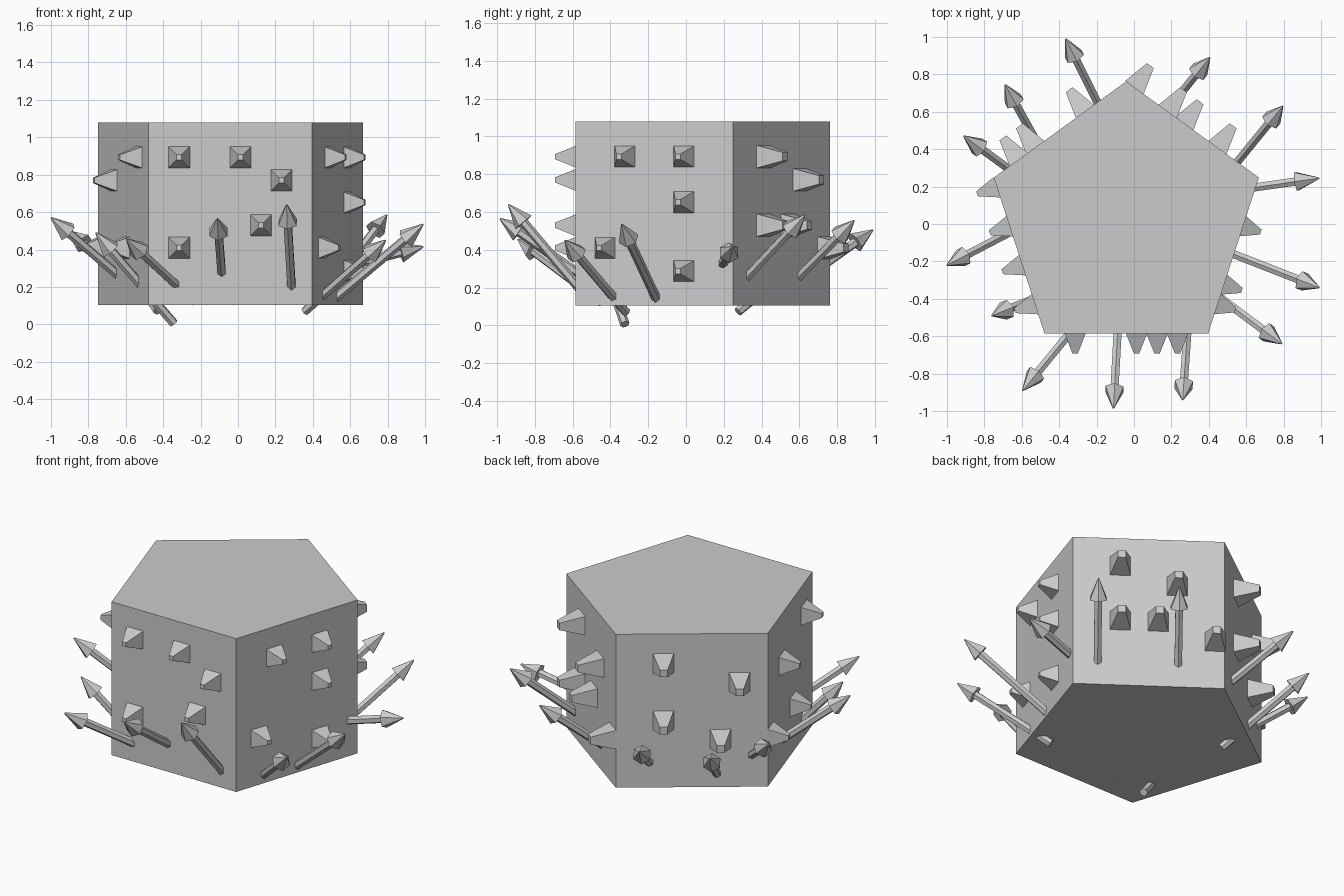
import bpy, math
from mathutils import Vector, Matrix

if "Cube" in bpy.data.objects:
    bpy.data.objects.remove(bpy.data.objects["Cube"])

CX, CY, R = -0.041, 0.018, 0.745
Z0, Z1 = 0.104, 1.078
APO = R * math.cos(math.radians(36))
STEP = 0.1095


def cone(name, sides, r1, r2, start, end, spin=0.0):
    """Flat-sided cone or prism running from start to end."""
    start, end = Vector(start), Vector(end)
    d = end - start
    bpy.ops.mesh.primitive_cone_add(vertices=sides, radius1=r1, radius2=r2, depth=d.length)
    ob = bpy.context.object
    ob.name = name
    zaxis = d.normalized()
    side = Vector((0, 0, 1)).cross(zaxis)
    xaxis = side.normalized() if side.length > 1e-4 else Vector((1, 0, 0))
    yaxis = zaxis.cross(xaxis)
    rot = Matrix((xaxis, yaxis, zaxis)).transposed().to_4x4()
    ob.matrix_world = Matrix.Translation((start + end) / 2) @ rot @ Matrix.Rotation(spin, 4, 'Z')
    return ob


# Pentagonal body, one corner pointing to the back
bpy.ops.mesh.primitive_cylinder_add(vertices=5, radius=R, depth=Z1 - Z0,
                                    location=(CX, CY, (Z0 + Z1) / 2))
body = bpy.context.object
body.name = "body"
co = [v.co for v in body.data.vertices]
turn = math.pi / 2 - math.atan2(co[0].y, co[0].x)
body.data.transform(Matrix.Rotation(turn, 4, 'Z'))

# Square studs: face angle -> (length, base width, tip width, [(column, height)])
ROWS = [0.287, 0.41, 0.53, 0.652, 0.77, 0.893]
studs = {
    -90: (0.108, 0.114, 0.028, [(-2.5, 5), (0.5, 5), (2.5, 4), (1.5, 2), (-2.5, 1)]),
    -18: (0.10, 0.112, 0.028, [(-1.5, 5), (1.5, 5), (1.5, 3), (-2.5, 1), (1.5, 0)]),
    54: (0.143, 0.12, 0.045, [(-1.5, 5), (1.5, 4), (-1.5, 2), (0.5, 2), (3.5, 1)]),
    126: (0.143, 0.12, 0.045, [(-1.5, 5), (2.5, 4), (-1.5, 2), (1.5, 1)]),
    198: (0.112, 0.114, 0.028, [(2.5, 5), (-1.5, 4), (0.5, 1), (-3.5, 1)]),
}
for deg, (length, base, tip, spots) in studs.items():
    a = math.radians(deg)
    n = Vector((math.cos(a), math.sin(a), 0))
    u = Vector((-math.sin(a), math.cos(a), 0))
    for k, row in spots:
        p = Vector((CX, CY, ROWS[row])) + n * APO + u * k * STEP
        cone("stud", 4, base / math.sqrt(2), tip / math.sqrt(2), p, p + n * length, math.pi / 4)

# Arrows fanning out of the sides: (tip, point on the shaft line)
arrows = [
    ((-.365, .99, .505), (-.195, .65, .265)),
    ((.405, .89, .555), (.175, .605, .265)),
    ((.795, .63, .585), (.555, .335, .27)),
    ((.99, .245, .415), (.655, .197, .33)),
    ((.99, -.34, .535), (.537, -.163, .155)),
    ((.79, -.64, .45), (.375, -.33, .085)),
    ((.26, -.94, .64), (.285, -.585, .22)),
    ((-.11, -.985, .565), (-.088, -.585, .285)),
    ((-.595, -.89, .455), (-.345, -.585, .225)),
    ((-.76, -.49, .49), (-.36, -.33, .025)),
    ((-1.0, -.22, .57), (-.655, -.04, .275)),
    ((-.91, .47, .50), (-.677, .30, .31)),
    ((-.69, .745, .455), (-.42, .26, .06)),
]
LENGTH, HEAD = 0.66, 0.125
for tip, inner in arrows:
    tip = Vector(tip)
    d = (tip - Vector(inner)).normalized()
    neck = tip - d * HEAD
    cone("arrow_shaft", 6, 0.025, 0.025, tip - d * LENGTH, neck + d * 0.01)
    cone("arrow_head", 6, 0.056, 0.004, neck, tip)
